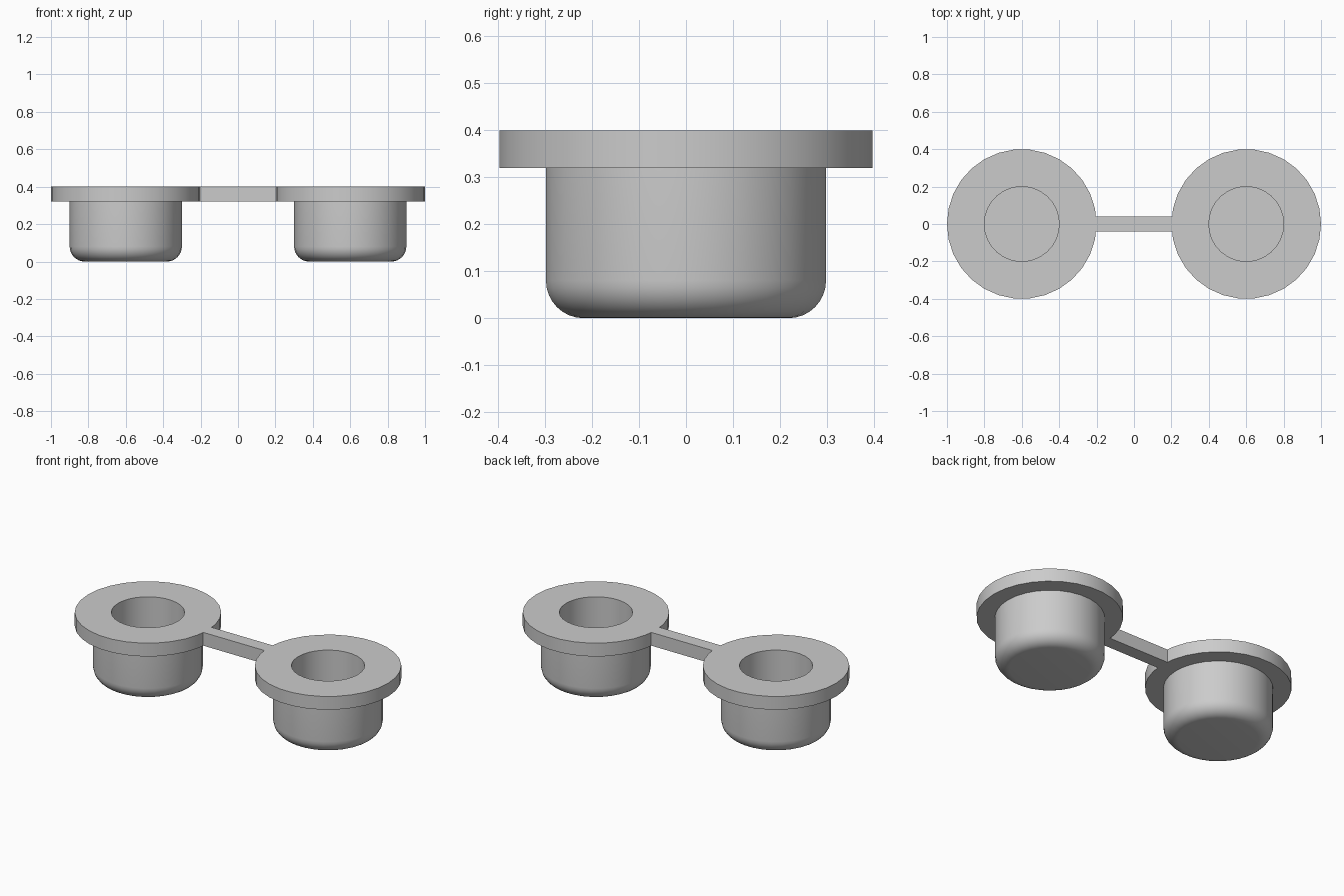
import bpy
import bmesh
from math import cos, sin, pi, radians

SIDES = 30
TOP, RIM_BOTTOM = 0.40, 0.32
RIM_R, CUP_R, BORE_R, ROUND = 0.40, 0.30, 0.20, 0.08
FLOOR = 0.10          # inside bottom of the bore
SPACING = 0.60        # cup centre from the middle

default = bpy.data.objects.get("Cube")
if default:
    bpy.data.objects.remove(default, do_unlink=True)

grey = bpy.data.materials.new("light grey")
grey.use_nodes = True
colour = (0.6, 0.6, 0.6, 1)
grey.diffuse_color = colour
grey.node_tree.nodes["Principled BSDF"].inputs["Base Color"].default_value = colour


def finish(name, bm, location):
    bmesh.ops.recalc_face_normals(bm, faces=bm.faces)
    mesh = bpy.data.meshes.new(name)
    bm.to_mesh(mesh)
    bm.free()
    mesh.materials.append(grey)
    obj = bpy.data.objects.new(name, mesh)
    obj.location = location
    bpy.context.collection.objects.link(obj)
    return obj


def lathe(name, profile, location):
    """Revolve (radius, height) points about z, closing both ends with caps."""
    bm = bmesh.new()
    rings = []
    for r, z in profile:
        angles = [2 * pi * i / SIDES for i in range(SIDES)]
        rings.append([bm.verts.new((r * cos(a), r * sin(a), z)) for a in angles])
    for low, high in zip(rings, rings[1:]):
        for i in range(SIDES):
            j = (i + 1) % SIDES
            bm.faces.new((low[i], low[j], high[j], high[i]))
    bm.faces.new(rings[0])
    bm.faces.new(rings[-1])
    return finish(name, bm, location)


# Cup profile: rounded base, wall, flange, then down the bore to its floor
steps = 8
profile = [(CUP_R - ROUND + ROUND * sin(a), ROUND - ROUND * cos(a))
           for a in (pi / 2 * i / steps for i in range(steps + 1))]
profile += [(CUP_R, RIM_BOTTOM), (RIM_R, RIM_BOTTOM), (RIM_R, TOP),
            (BORE_R, TOP), (BORE_R, FLOOR)]

for side, name in ((1, "left_flanged_cup"), (-1, "right_flanged_cup")):
    cup = lathe(name, profile, (side * SPACING, 0, 0))
    bpy.ops.object.select_all(action="DESELECT")
    cup.select_set(True)
    bpy.context.view_layer.objects.active = cup
    bpy.ops.object.shade_smooth_by_angle(angle=radians(30))

# Flat strap joining the two flanges
bm = bmesh.new()
bmesh.ops.create_cube(bm, size=1)
bmesh.ops.scale(bm, vec=(0.41, 0.08, TOP - RIM_BOTTOM), verts=bm.verts)
finish("connecting_strap", bm, (0, 0, (TOP + RIM_BOTTOM) / 2))
